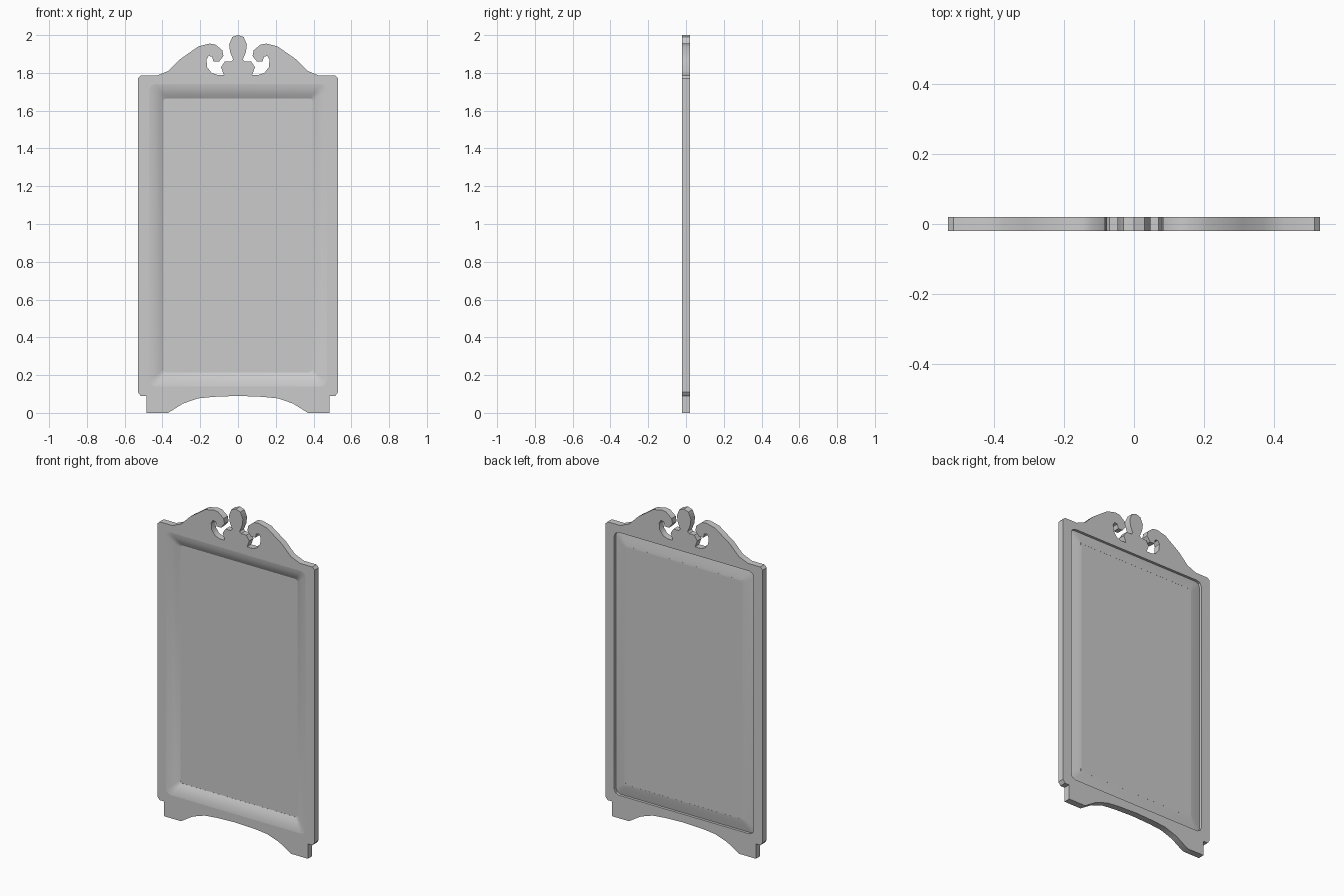
import bpy, bmesh, math
from mathutils import Matrix

cube = bpy.data.objects.get("Cube")
if cube:
    bpy.data.objects.remove(cube, do_unlink=True)

HALF_DEPTH = 0.02
HALF_WIDTH, LOW, HIGH = 0.395, 0.215, 1.665    # panel opening

grey = bpy.data.materials.new("plain grey")
grey.use_nodes = True
colour = (0.6, 0.6, 0.6, 1)
grey.diffuse_color = colour
grey.node_tree.nodes["Principled BSDF"].inputs["Base Color"].default_value = colour


def add_object(name, mesh, smooth=True):
    obj = bpy.data.objects.new(name, mesh)
    bpy.context.collection.objects.link(obj)
    mesh.materials.clear()
    mesh.materials.append(grey)
    if smooth:
        bpy.ops.object.select_all(action="DESELECT")
        obj.select_set(True)
        bpy.context.view_layer.objects.active = obj
        bpy.ops.object.shade_smooth_by_angle(angle=math.radians(35))
    return obj


def opening_loop(grow, corner):
    """Rectangle around the panel with cut corners, as (x, z) points."""
    w, low, high = HALF_WIDTH + grow, LOW - grow, HIGH + grow
    right = [(w - corner, low), (w - corner * 0.3, low + corner * 0.3), (w, low + corner),
             (w, high - corner), (w - corner * 0.3, high - corner * 0.3), (w - corner, high)]
    return right + [(-x, z) for x, z in reversed(right)]


def cut_board(name, loops):
    """Flat board filled between closed outlines, standing upright."""
    curve = bpy.data.curves.new(name + "_outline", "CURVE")
    curve.dimensions = "2D"
    curve.fill_mode = "BOTH"
    curve.extrude = HALF_DEPTH
    for loop in loops:
        spline = curve.splines.new("POLY")
        spline.points.add(len(loop) - 1)
        for point, (x, z) in zip(spline.points, loop):
            point.co = (x, z, 0, 1)
        spline.use_cyclic_u = True
    helper = bpy.data.objects.new(name + "_outline", curve)
    bpy.context.collection.objects.link(helper)
    bpy.context.view_layer.update()
    mesh = bpy.data.meshes.new_from_object(
        helper.evaluated_get(bpy.context.evaluated_depsgraph_get()))
    bpy.data.objects.remove(helper, do_unlink=True)
    mesh.transform(Matrix.Rotation(math.pi / 2, 4, "X"))
    bm = bmesh.new()
    bm.from_mesh(mesh)
    bmesh.ops.remove_doubles(bm, verts=bm.verts, dist=0.0005)
    bmesh.ops.recalc_face_normals(bm, faces=bm.faces)
    bm.to_mesh(mesh)
    bm.free()
    return add_object(name, mesh)


# Frame board: finial, scroll, shoulder, foot and apron arch of one half
half = [(0, 2), (0.03, 1.99), (0.047, 1.95), (0.042, 1.91), (0.025, 1.87), (0.035, 1.86),
        (0.07, 1.86), (0.09, 1.83), (0.075, 1.79), (0.11, 1.79), (0.14, 1.8),
        (0.163, 1.83), (0.167, 1.87), (0.155, 1.89), (0.137, 1.885), (0.13, 1.86),
        (0.1, 1.86), (0.077, 1.89), (0.083, 1.92), (0.12, 1.95), (0.15, 1.955),
        (0.21, 1.94), (0.31, 1.87), (0.37, 1.81), (0.43, 1.785), (0.515, 1.785),
        (0.53, 1.77), (0.53, 0.11), (0.515, 0.09), (0.485, 0.09), (0.485, 0),
        (0.37, 0), (0.29, 0.05), (0.21, 0.077), (0.13, 0.085), (0, 0.09)]
outline = half + [(-x, z) for x, z in reversed(half[1:-1])]
cut_board("frame_board", [outline, opening_loop(0.075, 0.03)])

# Moulding: dished on the front, rising to the panel on the back
section = [(0.075, -0.02), (0.05, -0.016), (0.02, -0.002), (0, 0.01),
           (0, 0.019), (0.03, 0.015), (0.075, 0.004)]
bm = bmesh.new()
rings = [[bm.verts.new((x, y, z)) for x, z in opening_loop(grow, 0.015 + grow * 0.2)]
         for grow, y in section]
for ring, following in zip(rings, rings[1:] + rings[:1]):
    for i in range(len(ring)):
        j = (i + 1) % len(ring)
        bm.faces.new((ring[i], ring[j], following[j], following[i]))
bmesh.ops.recalc_face_normals(bm, faces=bm.faces)
moulding = bpy.data.meshes.new("moulding")
bm.to_mesh(moulding)
bm.free()
add_object("moulding", moulding)

# Flat centre panel
bm = bmesh.new()
bmesh.ops.create_cube(bm, size=1)
bmesh.ops.scale(bm, verts=bm.verts, vec=(2 * HALF_WIDTH + 0.01, 0.008, HIGH - LOW + 0.01))
bmesh.ops.translate(bm, verts=bm.verts, vec=(0, 0.0145, (LOW + HIGH) / 2))
panel = bpy.data.meshes.new("centre_panel")
bm.to_mesh(panel)
bm.free()
add_object("centre_panel", panel, smooth=False)
